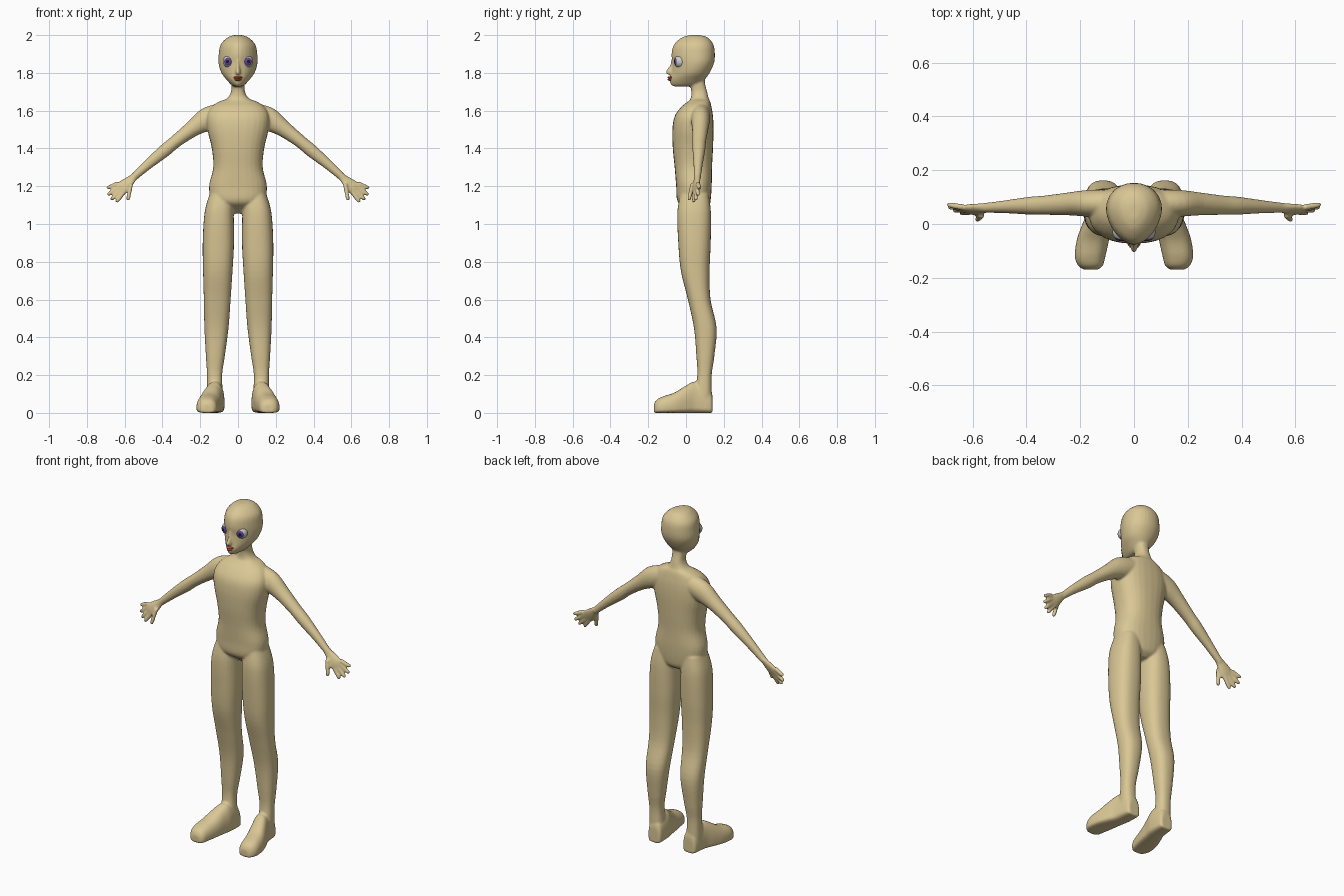
import bpy, bmesh, math
from mathutils import Vector, Matrix

if "Cube" in bpy.data.objects:
    bpy.data.objects.remove(bpy.data.objects["Cube"])

N = 28
bm = bmesh.new()


def power(c, p):
    return math.copysign(abs(c) ** p, c)


def spline(rows, n=5):
    # Catmull-Rom interpolation of section rows
    out = []
    for i in range(len(rows) - 1):
        a, b, c, d = rows[max(i - 1, 0)], rows[i], rows[i + 1], rows[min(i + 2, len(rows) - 1)]
        for k in range(n):
            t = k / n
            out.append([q + .5 * t * (r - p + t * (2 * p - 5 * q + 4 * r - s + t * (3 * (q - r) + s - p)))
                        for p, q, r, s in zip(a, b, c, d)])
    return out + [list(rows[-1])]


def skin(rings, side=1):
    # join rings of points into a capped solid
    loops = [[bm.verts.new((side * x, y, z)) for x, y, z in r] for r in rings]
    for a, b in zip(loops, loops[1:]):
        for i in range(N):
            j = (i + 1) % N
            bm.faces.new((a[i], a[j], b[j], b[i]))
    bm.faces.new(loops[0])
    bm.faces.new(loops[-1])


ANGLES = [(math.cos(2 * math.pi * i / N), math.sin(2 * math.pi * i / N)) for i in range(N)]


def column(rows, side=1, back=2.4, front=2.4, mid=.5):
    # horizontal sections: z, x centre, x radius, front y, back y
    rings = []
    for z, xc, rx, yf, yb in spline(rows):
        yc = yf + (yb - yf) * mid
        ring = []
        for c, s in ANGLES:
            e = 2 / (back if s > 0 else front)
            ring.append((xc + rx * power(c, e), yc + (yb - yc if s > 0 else yc - yf) * power(s, e), z))
        rings.append(ring)
    skin(rings, side)


def limb(rows, side=1, shear=0):
    # sections across a path in the xz plane: x, y, z, in-plane radius, y radius
    rows = spline(rows, 4)
    rings = []
    for i, (x, y, z, r, ry) in enumerate(rows):
        a, b = rows[max(i - 1, 0)], rows[min(i + 1, len(rows) - 1)]
        t = Vector((b[0] - a[0], 0, b[2] - a[2])).normalized()
        rings.append([(x - t.z * r * c, y + ry * s + shear * r * c, z + t.x * r * c) for c, s in ANGLES])
    skin(rings, side)


# torso and neck
column([(1.055, 0, .035, .03, .09), (1.08, 0, .09, .0, .12), (1.12, 0, .14, -.045, .13),
        (1.2, 0, .153, -.052, .136), (1.3, 0, .131, -.06, .138), (1.4, 0, .139, -.07, .143),
        (1.5, 0, .162, -.072, .146), (1.57, 0, .165, -.06, .143), (1.62, 0, .14, -.025, .135),
        (1.648, 0, .1, .01, .128), (1.665, 0, .058, .025, .12), (1.7, 0, .037, .028, .112),
        (1.75, 0, .036, .02, .1), (1.8, 0, .036, .02, .1)])

# head, pointed towards the face
column([(2.0, 0, .02, .02, .075), (1.987, 0, .056, -.022, .115), (1.95, 0, .092, -.064, .145),
        (1.9, 0, .102, -.077, .153), (1.85, 0, .103, -.073, .148), (1.8, 0, .088, -.078, .125),
        (1.765, 0, .062, -.087, .1), (1.738, 0, .037, -.08, .075), (1.728, 0, .02, -.065, .05)],
       back=2.1, front=1.75, mid=.58)

# nose
column([(1.88, 0, .008, -.074, -.04), (1.84, 0, .009, -.087, -.04), (1.805, 0, .015, -.108, -.04),
        (1.79, 0, .012, -.097, -.04)], front=1.8)

for s in (1, -1):
    # leg
    column([(1.16, .09, .06, -.03, .12), (1.06, .1, .077, -.046, .132), (.9, .104, .083, -.041, .131),
            (.75, .107, .078, -.027, .125), (.6, .11, .071, .01, .13), (.45, .114, .064, .042, .162),
            (.3, .12, .05, .055, .15), (.2, .124, .04, .06, .136), (.1, .122, .042, .045, .136),
            (.03, .12, .042, .04, .135)], s)
    # foot: y, x centre, x radius, height
    foot = []
    for y, xc, rx, h in spline([(.14, .115, .032, .09), (.125, .116, .043, .13), (.05, .122, .05, .165),
                                (0, .137, .055, .145), (-.06, .153, .06, .108), (-.12, .163, .057, .088),
                                (-.155, .162, .046, .07), (-.17, .16, .026, .045)]):
        foot.append([(xc + rx * power(c, .75), y, h * (.35 + (.65 * sn if sn > 0 else .35 * power(sn, .35))))
                     for c, sn in ANGLES])
    skin(foot, s)
    # arm
    limb([(.09, .078, 1.58, .06, .05), (.165, .077, 1.553, .062, .05), (.24, .075, 1.505, .044, .043),
          (.33, .07, 1.437, .034, .036), (.39, .068, 1.387, .034, .033), (.48, .064, 1.312, .026, .024),
          (.56, .06, 1.24, .019, .018)], s)
    # palm and fingers, laid out from the wrist
    along, across, wrist = Vector((.72, 0, -.69)), Vector((.69, 0, .72)), Vector((.555, .06, 1.245))

    def at(a, u, y):
        p = wrist + along * a + across * u
        return (p.x, y, p.z)

    limb([(*at(-.01, 0, .06), .018, .017), (*at(.03, 0, .057), .028, .017),
          (*at(.07, 0, .053), .037, .016), (*at(.095, 0, .052), .03, .012)], s, .3)
    for base, a, u, y in ((.08, .14, .057, .072), (.085, .163, .028, .064), (.085, .168, -.003, .052),
                          (.08, .155, -.032, .04), (.03, .105, -.068, .015)):
        b = Vector(at(base, u * .6 if base > .05 else -.015, .053 + (y - .053) * .5))
        tip = Vector(at(a, u, y))
        limb([(*b, .012, .012), (*b.lerp(tip, .5), .0115, .0115), (*b.lerp(tip, .9), .01, .01),
              (*tip, .006, .006)], s)

bmesh.ops.recalc_face_normals(bm, faces=bm.faces)


def material(name, rgb):
    m = bpy.data.materials.new(name)
    m.diffuse_color = (*rgb, 1)
    m.use_nodes = True
    m.node_tree.nodes["Principled BSDF"].inputs["Base Color"].default_value = m.diffuse_color
    return m


def add_object(name, mesh_bm, mats):
    me = bpy.data.meshes.new(name)
    mesh_bm.to_mesh(me)
    mesh_bm.free()
    ob = bpy.data.objects.new(name, me)
    bpy.context.collection.objects.link(ob)
    for m in mats:
        me.materials.append(m)
    return ob


# fuse all skin parts into one smooth body
body = add_object("body", bm, [material("skin", (.70, .57, .30))])
bpy.context.view_layer.objects.active = body
body.select_set(True)
fuse = body.modifiers.new("fuse", 'REMESH')
fuse.mode = 'VOXEL'
fuse.voxel_size = .006
soften = body.modifiers.new("soften", 'SMOOTH')
soften.factor = .5
soften.iterations = 6
for m in ("fuse", "soften"):
    bpy.ops.object.modifier_apply(modifier=m)
bpy.ops.object.shade_smooth()

# eyes: the sphere's pole looks forward, coloured in bands
eye_mats = [material("eye_white", (.85, .85, .85)), material("iris", (.12, .06, .3)),
            material("pupil", (.01, .01, .02))]
for s, name in ((1, "left_eye"), (-1, "right_eye")):
    eb = bmesh.new()
    bmesh.ops.create_uvsphere(eb, u_segments=24, v_segments=24, radius=.034)
    for f in eb.faces:
        f.smooth = True
        polar = math.degrees(f.calc_center_median().angle(Vector((0, 0, 1))))
        f.material_index = 2 if polar < 15 else 1 if polar < 37 else 0
    turn = Vector((.3 * s, -1, 0)).to_track_quat('Z', 'Y').to_matrix().to_4x4()
    eb.transform(Matrix.Translation((.046 * s, -.03, 1.86)) @ turn)
    add_object(name, eb, eye_mats)

# lips
red = material("lip_red", (.6, .08, .04))
for name, z, w in (("upper_lip", 1.775, .027), ("lower_lip", 1.764, .021)):
    lb = bmesh.new()
    bmesh.ops.create_uvsphere(lb, u_segments=20, v_segments=10, radius=1)
    for f in lb.faces:
        f.smooth = True
    for v in lb.verts:
        x = v.co.x * w
        v.co = (x, -.079 + v.co.y * .019 + abs(x) * .5, z + v.co.z * .0075)
    add_object(name, lb, [red])
